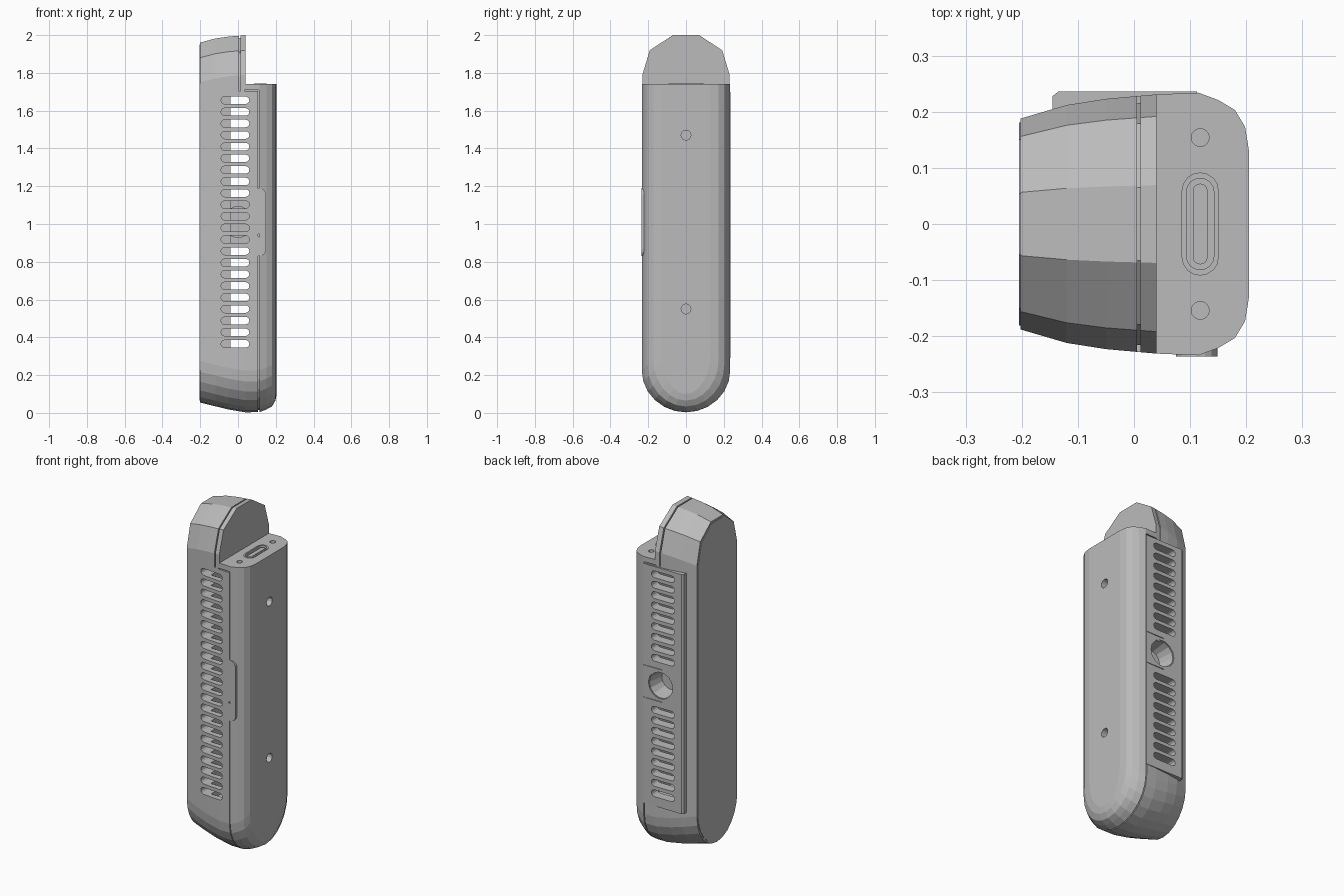
import bpy
import bmesh
from math import cos, sin, pi

cube = bpy.data.objects.get("Cube")
if cube:
    bpy.data.objects.remove(cube, do_unlink=True)

grey = bpy.data.materials.new("neutral grey")
grey.use_nodes = True
colour = (0.5, 0.5, 0.5, 1)
grey.diffuse_color = colour
grey.node_tree.nodes["Principled BSDF"].inputs["Base Color"].default_value = colour


def loft(bm, loops):
    """Skin a row of equal loops and cap both ends."""
    rows = [[bm.verts.new(p) for p in loop] for loop in loops]
    n = len(rows[0])
    for a, b in zip(rows, rows[1:]):
        for i in range(n):
            j = (i + 1) % n
            bm.faces.new((a[i], a[j], b[j], b[i]))
    bm.faces.new(rows[0])
    bm.faces.new(rows[-1])


def prism(bm, pts, axis, lo, hi):
    """Extrude a flat outline between two positions along an axis."""
    def put(p, h):
        q = list(p)
        q.insert(axis, h)
        return q
    loft(bm, [[put(p, h) for p in pts] for h in (lo, hi)])


def box(bm, x0, x1, y0, y1, z0, z1):
    prism(bm, [(x0, y0), (x1, y0), (x1, y1), (x0, y1)], 2, z0, z1)


def pill(cu, cv, du, dv, seg=6):
    """Stadium outline with overall size du by dv."""
    r = min(du, dv) / 2
    pts = []
    for k in range(2):
        for i in range(seg + 1):
            a = -pi / 2 + k * pi + pi * i / seg
            s = 1 - 2 * k
            if du >= dv:
                pts.append((cu + s * (du / 2 - r) + r * cos(a), cv + r * sin(a)))
            else:
                pts.append((cu - r * sin(a), cv + s * (dv / 2 - r) + r * cos(a)))
    return pts


def disc(cu, cv, r, seg=14):
    return [(cu + r * cos(2 * pi * i / seg), cv + r * sin(2 * pi * i / seg)) for i in range(seg)]


def make(name, bm):
    bmesh.ops.recalc_face_normals(bm, faces=bm.faces)
    mesh = bpy.data.meshes.new(name)
    bm.to_mesh(mesh)
    bm.free()
    mesh.materials.append(grey)
    ob = bpy.data.objects.new(name, mesh)
    bpy.context.collection.objects.link(ob)
    return ob


def cut(targets, build):
    """Subtract the solids added by build() from each target."""
    bm = bmesh.new()
    build(bm)
    cutter = make("cutter", bm)
    cutter.hide_render = True
    for ob in targets:
        mod = ob.modifiers.new("cut", "BOOLEAN")
        mod.operation = "DIFFERENCE"
        mod.solver = "EXACT"
        mod.object = cutter
        bpy.context.view_layer.objects.active = ob
        bpy.ops.object.modifier_apply(modifier=mod.name)
    bpy.data.objects.remove(cutter, do_unlink=True)


def section(w, zb, zt):
    """Rounded bottom and faceted top, as (y, z)."""
    r = 0.22
    low = [(w * cos(pi + pi * i / 12), zb + r + r * sin(pi + pi * i / 12)) for i in range(13)]
    top = [(w, zt - .21), (.83 * w, zt - .08), (.3 * w, zt)]
    return low + top + [(-y, z) for y, z in reversed(top)]


# Main casing: x, half width, bottom, top
STATIONS = [(-.202, .188, .055, 1.96), (-.12, .212, .035, 1.982), (-.05, .223, .018, 1.992),
            (.04, .231, .003, 2.0), (.115, .234, .004, 2.0), (.15, .221, .018, 2.0),
            (.18, .203, .034, 2.0), (.198, .173, .065, 2.0), (.205, .13, .1, 2.0)]
bm = bmesh.new()
loft(bm, [[(x, y, z) for y, z in section(w, zb, zt)] for x, w, zb, zt in STATIONS])
casing = make("casing", bm)

# Vent panel on the back
bm = bmesh.new()
prism(bm, [(-.145, .18), (.112, .18), (.112, .236), (-.135, .236), (-.145, .228)], 2, .29, 1.7)
panel = make("back_panel", bm)

# Step at the top and hollow interior
STEP = 1.74
cut([casing], lambda b: box(b, .04, .4, -.5, .5, STEP, 2.3))
cut([casing], lambda b: box(b, -.04, .1, -.195, .195, .31, 1.69))


# Seams between the shells
def seam(b, x0, x1, w, zb, zt, upper):
    def half(dw, dz):
        pts = section(w + dw, zb - dz, zt + dz)
        run = [p for p in pts if (p[1] > 1) == upper]
        s = 1 if upper else -1
        return [(s * (w + dw), 1.705)] + run + [(-s * (w + dw), 1.705)]
    prism(b, half(.03, .03) + half(-.012, -.012)[::-1], 0, x0, x1)


cut([casing], lambda b: seam(b, .107, .113, .234, .004, 2.0, False))
cut([casing], lambda b: seam(b, .005, .012, .228, .008, 1.997, True))


def side_grooves(b):
    for s in (-1, 1):
        y0, y1 = sorted((s * .221, s * .3))
        box(b, .035, .11, y0, y1, 1.703, 1.709)


cut([casing], side_grooves)


# Ventilation slots, full row in front and two groups behind
def slots(b):
    for i in range(22):
        outline = pill(-.015, 1.655 - .0614 * i, .15, .04)
        prism(b, outline, 1, -.3, -.15)
        if not 9 <= i <= 12:
            prism(b, outline, 1, .15, .3)


cut([casing, panel], slots)

# Tripod socket in the back panel
MID = 1.01
cut([casing, panel], lambda b: prism(b, disc(0, MID, .08), 1, .13, .3))


def socket_lines(b):
    for s in (-1, 1):
        z = MID + s * .095
        box(b, -.01, .13, .231, .25, z - .002, z + .002)


cut([panel], socket_lines)
bm = bmesh.new()
prism(bm, disc(0, MID, .084), 1, .12, .232)
socket = make("mount_socket", bm)
cut([socket], lambda b: loft(b, [[(x, y, z) for x, z in disc(0, MID, r)]
                                 for y, r in ((.14, .06), (.24, .077))]))


# Screw holes in the flat side and on the step, plus the port recess
def holes(b):
    for z in (.55, 1.47):
        prism(b, disc(0, z, .026), 0, .15, .3)
    for s in (-1, 1):
        prism(b, disc(.118, s * .154, .016), 2, STEP - .03, STEP + .1)
    prism(b, pill(.118, 0, .05, .164, 8), 2, STEP - .04, STEP + .1)


cut([casing], holes)

# Connector rim and tongue
bm = bmesh.new()
prism(bm, pill(.118, 0, .066, .184, 8), 2, STEP - .02, STEP + .004)
rim = make("port_rim", bm)
cut([rim], lambda b: prism(b, pill(.118, 0, .049, .163, 8), 2, STEP - .1, STEP + .1))
bm = bmesh.new()
prism(bm, pill(.118, 0, .026, .144, 8), 2, STEP - .045, STEP - .003)
make("port_tongue", bm)

# Card slot cover on the front seam
bm = bmesh.new()
prism(bm, pill(.112, 1.01, .074, .36, 8), 1, -.236, -.2)
cover = make("slot_cover", bm)
cut([cover], lambda b: prism(b, disc(.112, .94, .008, 10), 1, -.3, -.215))

# Flat screen on the wide side
bm = bmesh.new()
prism(bm, section(.181, .065, 1.95), 0, -.205, -.199)
make("screen", bm)
